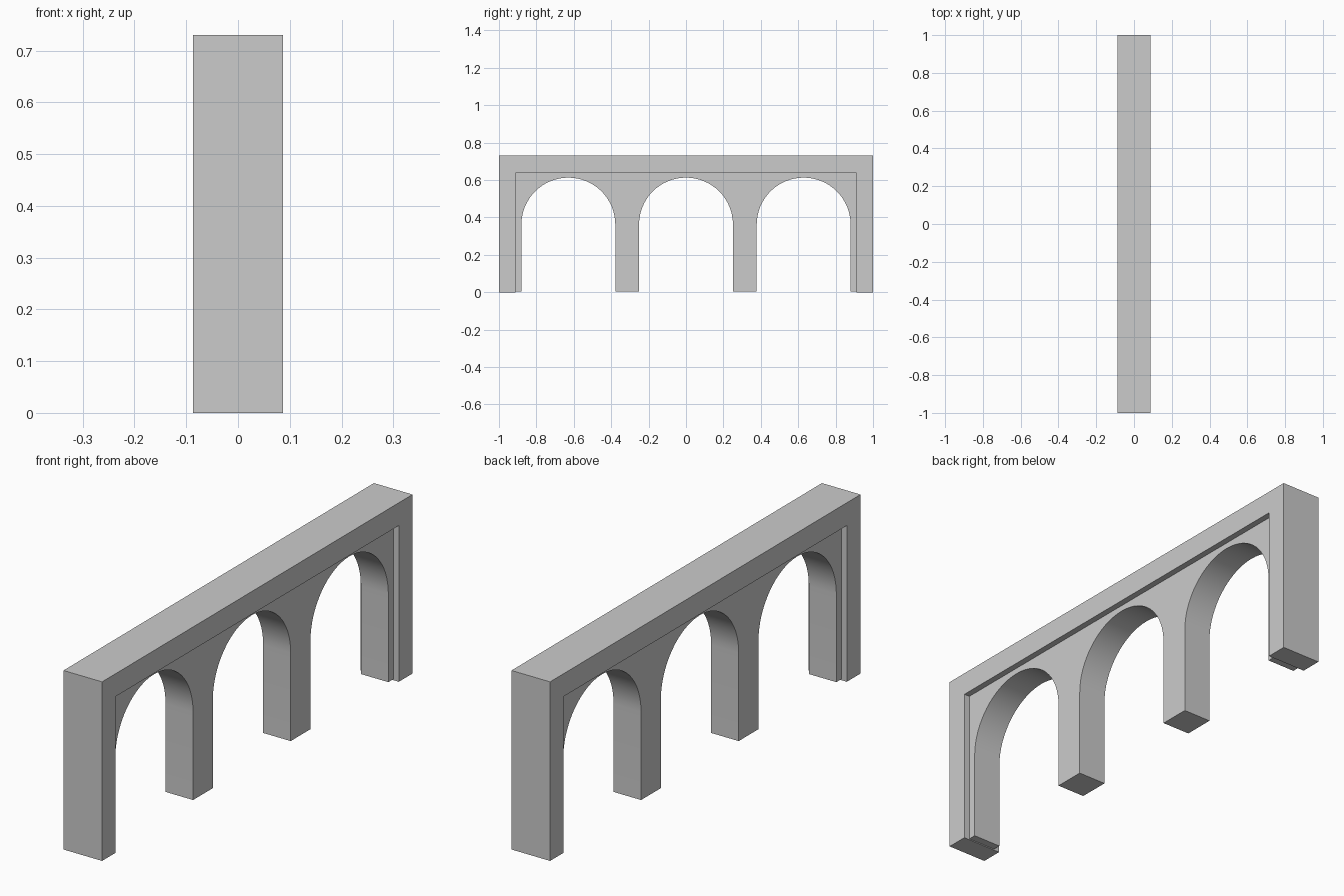
import bpy, bmesh, math

if "Cube" in bpy.data.objects:
    bpy.data.objects.remove(bpy.data.objects["Cube"])


def extrude_profile(name, pts, half):
    """Extrude a closed (y, z) outline symmetrically along x."""
    bm = bmesh.new()
    face = bm.faces.new([bm.verts.new((-half, y, z)) for y, z in pts])
    new = bmesh.ops.extrude_face_region(bm, geom=[face], use_keep_orig=True)
    verts = [g for g in new["geom"] if isinstance(g, bmesh.types.BMVert)]
    bmesh.ops.translate(bm, verts=verts, vec=(2 * half, 0, 0))
    bmesh.ops.recalc_face_normals(bm, faces=bm.faces[:])
    mesh = bpy.data.meshes.new(name)
    bm.to_mesh(mesh)
    bm.free()
    obj = bpy.data.objects.new(name, mesh)
    bpy.context.collection.objects.link(obj)
    bpy.context.view_layer.objects.active = obj
    obj.select_set(True)
    bpy.ops.object.shade_smooth_by_angle(angle=math.radians(30))
    obj.select_set(False)
    return obj


W, H = 0.912, 0.637          # opening inside the frame
FLOOR = 0.004                # arcade feet sit just above the ground
R, SPRING, STEPS = 0.251, 0.362, 32

# Outer frame: two end posts and a lintel
extrude_profile("outer_frame", [
    (-1, 0), (-W, 0), (-W, H), (W, H), (W, 0), (1, 0), (1, 0.73), (-1, 0.73)], 0.087)

# Recessed wall with three round arches
outline = [(-W, H), (-W, FLOOR)]
for centre in (-0.629, 0, 0.629):
    outline.append((centre - R, FLOOR))
    for i in range(STEPS + 1):
        a = math.pi * (1 - i / STEPS)
        outline.append((centre + R * math.cos(a), SPRING + R * math.sin(a)))
    outline.append((centre + R, FLOOR))
outline += [(W, FLOOR), (W, H)]
extrude_profile("arcade_wall", outline, 0.062)
